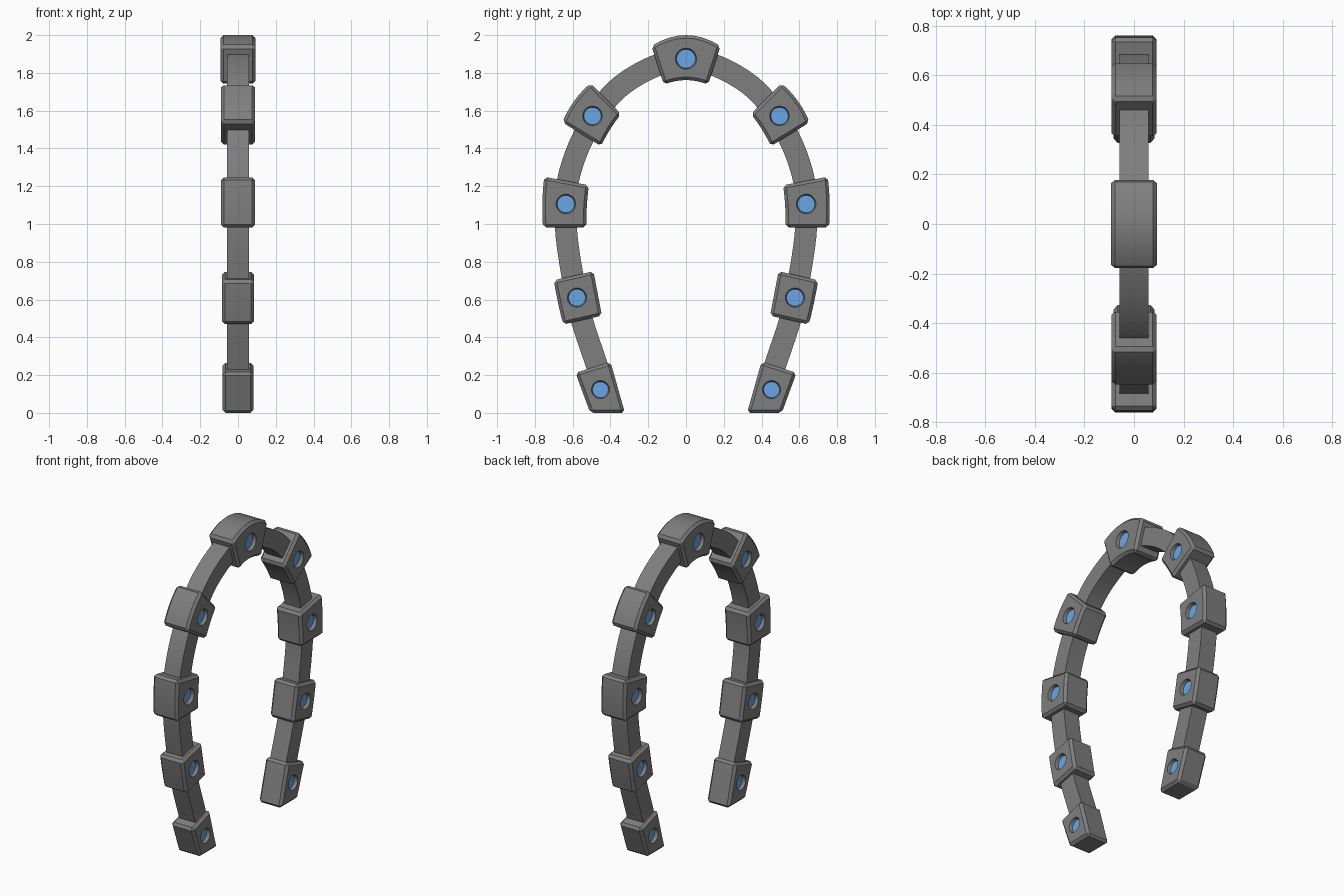
import bpy, bmesh, math
from mathutils import Vector

if "Cube" in bpy.data.objects:
    bpy.data.objects.remove(bpy.data.objects["Cube"])

blue = bpy.data.materials.new("blue_inlay")
blue.diffuse_color = (0.14, 0.38, 0.78, 1)
blue.use_nodes = True
blue.node_tree.nodes["Principled BSDF"].inputs["Base Color"].default_value = blue.diffuse_color
dark = bpy.data.materials.new("dark_stone")
dark.diffuse_color = (0.21, 0.21, 0.21, 1)
dark.use_nodes = True
dark.node_tree.nodes["Principled BSDF"].inputs["Base Color"].default_value = dark.diffuse_color


def link(name, bm, mat=dark):
    bmesh.ops.recalc_face_normals(bm, faces=bm.faces)
    me = bpy.data.meshes.new(name)
    bm.to_mesh(me)
    bm.free()
    me.materials.append(mat)
    ob = bpy.data.objects.new(name, me)
    bpy.context.collection.objects.link(ob)
    return ob


def activate(ob):
    bpy.ops.object.select_all(action='DESELECT')
    ob.select_set(True)
    bpy.context.view_layer.objects.active = ob


def smooth(ob):
    activate(ob)
    bpy.ops.object.shade_smooth_by_angle(angle=math.radians(25))


def arc(a, b, bulge, n=8):
    """Edge from a to b, bowed by bulge away from the arch centre."""
    a, b = Vector(a), Vector(b)
    d = (b - a).normalized()
    nrm = Vector((-d.y, d.x))
    if nrm.dot((a + b) / 2 - Vector((0, 1.0))) < 0:
        nrm = -nrm
    if bulge == 0:
        return [a, b]
    return [a.lerp(b, i / n) + nrm * bulge * 4 * (i / n) * (1 - i / n) for i in range(n + 1)]


def frustum(name, r0, x0, r1, x1, c, mat=dark, n=32):
    """Round plug along x, centred on c = (y, z)."""
    bm = bmesh.new()
    rings = [[bm.verts.new((x, c[0] + r * math.cos(2 * math.pi * i / n),
                            c[1] + r * math.sin(2 * math.pi * i / n))) for i in range(n)]
             for r, x in ((r0, x0), (r1, x1))]
    for i in range(n):
        j = (i + 1) % n
        bm.faces.new((rings[0][i], rings[0][j], rings[1][j], rings[1][i]))
    bm.faces.new(rings[0])
    bm.faces.new(rings[1])
    return link(name, bm, mat)


def block(name, pts, hx, bulges, centre, r, side=1):
    """Chamfered wedge block with a round blue inlay on both faces."""
    o1, o2, i2, i1 = pts
    prof = arc(o1, o2, bulges[0]) + arc(i2, i1, bulges[1])
    bm = bmesh.new()
    lo, hi = [[bm.verts.new((x, side * p.x, p.y)) for p in prof] for x in (-hx, hx)]
    for i in range(len(prof)):
        j = (i + 1) % len(prof)
        bm.faces.new((lo[i], lo[j], hi[j], hi[i]))
    bm.faces.new(lo)
    bm.faces.new(hi)
    ob = link(name, bm)
    bev = ob.modifiers.new("bevel", 'BEVEL')
    bev.width, bev.segments = 0.016, 1
    bev.limit_method, bev.angle_limit = 'ANGLE', math.radians(35)
    c = (side * centre[0], centre[1])
    cap = hx - 0.021  # half length of the inlay
    cutters = []
    for s in (-1, 1):
        cut = frustum("cutter", r, s * (cap - 0.003), r + 0.007, s * (hx + 0.0005), c)
        cut.hide_render = True
        m = ob.modifiers.new("recess", 'BOOLEAN')
        m.object, m.operation, m.solver = cut, 'DIFFERENCE', 'EXACT'
        cutters.append(cut)
    activate(ob)
    for m in list(ob.modifiers):
        bpy.ops.object.modifier_apply(modifier=m.name)
    for cut in cutters:
        bpy.data.objects.remove(cut)
    smooth(ob)
    smooth(frustum(name + "_inlay", r + 0.001, -cap, r + 0.001, cap, c, blue))


# Keystone at the top
block("keystone", [(-0.183, 1.942), (0.183, 1.942), (0.117, 1.738), (-0.117, 1.738)],
      0.093, (0.058, 0.024), (0, 1.875), 0.049)

# Side blocks: outer top, outer bottom, inner bottom, inner top
sides = [
    ("upper_block", [(0.505, 1.745), (0.654, 1.538), (0.45, 1.412), (0.344, 1.582)],
     0.091, (0.016, 0.006), (0.495, 1.572), 0.045),
    ("middle_block", [(0.75, 1.25), (0.757, 0.982), (0.528, 0.982), (0.514, 1.205)],
     0.091, (0.007, 0.004), (0.636, 1.106), 0.045),
    ("lower_block", [(0.70, 0.702), (0.65, 0.468), (0.445, 0.515), (0.49, 0.75)],
     0.086, (0.003, 0), (0.577, 0.61), 0.044),
    ("foot_block", [(0.585, 0.212), (0.507, 0), (0.323, 0), (0.40, 0.27)],
     0.082, (0, 0), (0.453, 0.123), 0.041),
]
for args in sides:
    for side, tag in ((1, "back"), (-1, "front")):
        block(f"{tag}_{args[0]}", *args[1:], side=side)

# Arched band: smooth path through the blocks
half = [(0.44, 0.14), (0.471, 0.249), (0.553, 0.498), (0.601, 0.725), (0.636, 0.985),
        (0.627, 1.22), (0.539, 1.47), (0.38, 1.70), (0.167, 1.835)]
path = [Vector(p) for p in half] + [Vector((0, 1.862))]
path += [Vector((-y, z)) for y, z in reversed(half)]
ext = [2 * path[0] - path[1]] + path + [2 * path[-1] - path[-2]]
line = []
for k in range(1, len(ext) - 2):
    a, b, c, d = ext[k - 1:k + 3]
    for i in range(5):
        t = i / 5
        line.append(0.5 * (2 * b + (c - a) * t + (2 * a - 5 * b + 4 * c - d) * t * t
                           + (3 * b - a - 3 * c + d) * t ** 3))
line.append(path[-1])
bm = bmesh.new()
prev = None
for k, p in enumerate(line):
    d = (line[min(k + 1, len(line) - 1)] - line[max(k - 1, 0)]).normalized()
    n = Vector((d.y, -d.x)) * 0.058
    ring = [bm.verts.new((x, q.x, q.y)) for x, q in
            ((-0.058, p - n), (0.058, p - n), (0.058, p + n), (-0.058, p + n))]
    if prev:
        for i in range(4):
            bm.faces.new((prev[i], prev[(i + 1) % 4], ring[(i + 1) % 4], ring[i]))
    if k in (0, len(line) - 1):
        bm.faces.new(ring)
    prev = ring
smooth(link("arch_band", bm))
